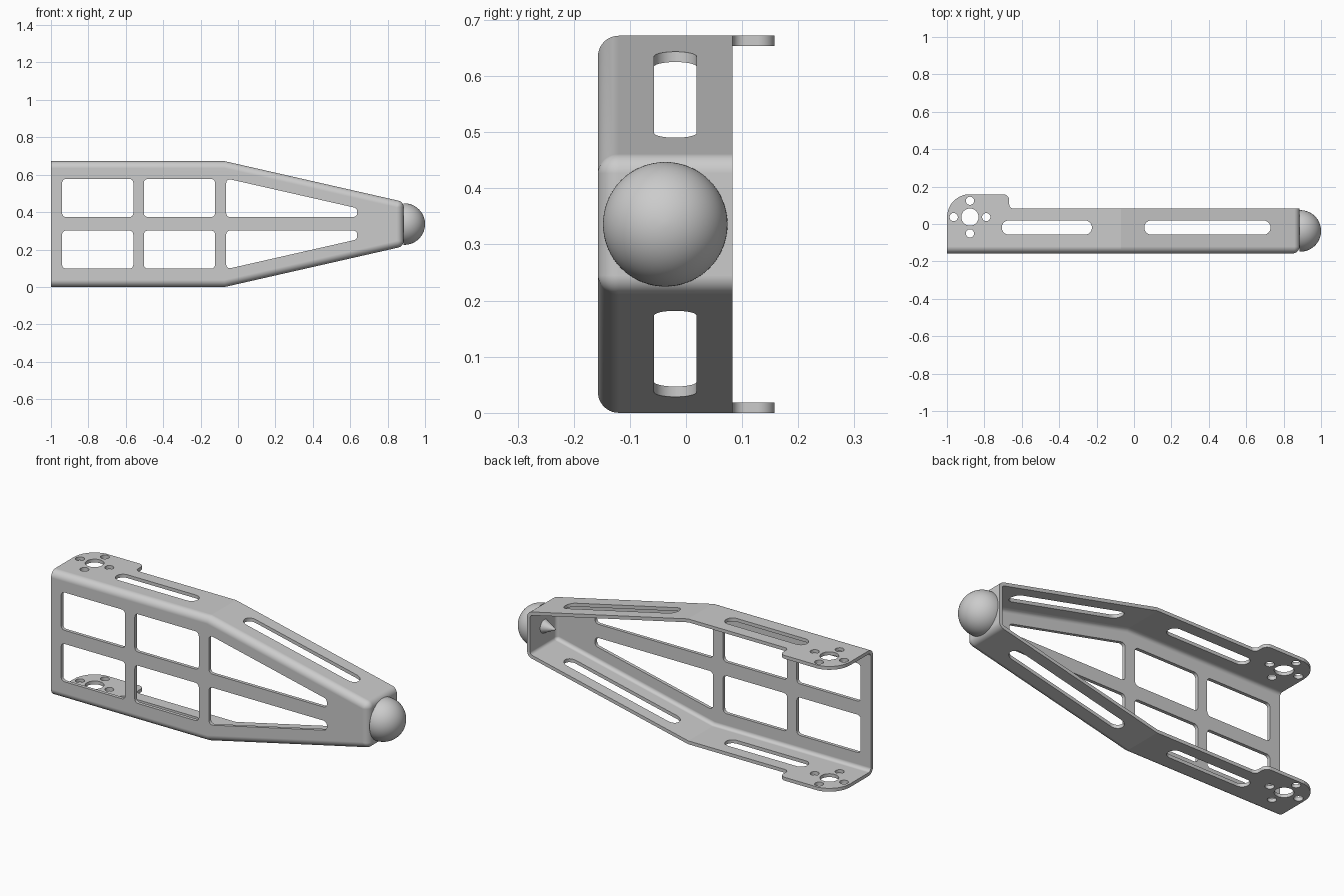
import bpy, bmesh
from math import sin, cos, tan, pi, radians
from mathutils import Vector, Matrix

old = bpy.data.objects.get("Cube")
if old:
    bpy.data.objects.remove(old, do_unlink=True)

metal = bpy.data.materials.new("light_grey_metal")
metal.use_nodes = True
metal.diffuse_color = (0.6, 0.6, 0.6, 1)
metal.node_tree.nodes["Principled BSDF"].inputs["Base Color"].default_value = (0.6, 0.6, 0.6, 1)

HEIGHT, MID = 0.672, 0.336
FRONT, BACK = -0.157, 0.083
THICK, BEND = 0.018, 0.037
SLOPE = 0.227
HUB = Vector((-0.877, 0.037))


def finish(name, bm):
    bmesh.ops.recalc_face_normals(bm, faces=bm.faces[:])
    mesh = bpy.data.meshes.new(name)
    bm.to_mesh(mesh)
    bm.free()
    mesh.materials.append(metal)
    ob = bpy.data.objects.new(name, mesh)
    bpy.context.collection.objects.link(ob)
    return ob


def fillet(pts, radii, n=10, closed=True):
    """Round the corners of a 2D path."""
    pts = [Vector(p) for p in pts]
    out = []
    for i, (p, r) in enumerate(zip(pts, radii)):
        if r == 0 or (not closed and i in (0, len(pts) - 1)):
            out.append(p)
            continue
        a = (pts[i - 1] - p).normalized()
        b = (pts[(i + 1) % len(pts)] - p).normalized()
        half = a.angle(b) / 2
        c = p + (a + b).normalized() * (r / sin(half))
        v, w = p + a * (r / tan(half)) - c, p + b * (r / tan(half)) - c
        sweep = pi - 2 * half
        for k in range(n + 1):
            s = sweep * k / n
            out.append(c + (v * sin(sweep - s) + w * sin(s)) / sin(sweep))
    return out


def prism(name, pts, axis, lo, hi):
    bm = bmesh.new()
    rings = [[bm.verts.new((p[0], h, p[1]) if axis == "y" else (p[0], p[1], h)) for p in pts]
             for h in (lo, hi)]
    for ring in rings:
        bm.faces.new(ring)
    for i in range(len(pts)):
        j = (i + 1) % len(pts)
        bm.faces.new((rings[0][i], rings[0][j], rings[1][j], rings[1][i]))
    return finish(name, bm)


def box(x0, x1, y0, y1):
    return [(x0, y0), (x1, y0), (x1, y1), (x0, y1)]


def circle(c, r, n=40):
    return [(c[0] + r * cos(2 * pi * k / n), c[1] + r * sin(2 * pi * k / n)) for k in range(n)]


def offset(path, d):
    """Shift an open path to its left by d with mitred corners."""
    path = [Vector(p) for p in path]
    normals = [Vector((-(b - a).y, (b - a).x)).normalized() for a, b in zip(path, path[1:])]
    out = []
    for i, p in enumerate(path):
        n1, n2 = normals[max(i - 1, 0)], normals[min(i, len(normals) - 1)]
        out.append(p + (n1 + n2) * (d / (1 + n1.dot(n2))))
    return out


# Folded sheet shell: one outline swept along the bend profile
outline = [(-1, 0), (-0.07, 0), (0.885, 0.217), (0.885, HEIGHT - 0.217), (-0.07, HEIGHT), (-1, HEIGHT)]
STEPS = 10
arc = [pi / 2 * k / STEPS for k in range(STEPS + 1)]


def bend(r):
    return [(BEND - r * cos(a), FRONT + BEND - r * sin(a)) for a in arc]


outer = [(0, BACK)] + bend(BEND)
inner = bend(BEND - THICK)[::-1] + [(THICK, BACK)]
bm = bmesh.new()
loops = []
for d, y in outer + inner:
    r = max(0.035 - d, 0.003)
    path = fillet(offset(outline, d), [0, 0, r, r, 0, 0], 8, closed=False)
    loops.append([bm.verts.new((p.x, y, p.y)) for p in path])
N = len(outer)
for i in range(len(loops)):
    if i == N - 1:
        continue
    A, B = loops[i], loops[(i + 1) % len(loops)]
    for k in range(len(A) - 1):
        bm.faces.new((A[k], A[k + 1], B[k + 1], B[k]))
bm.faces.new(loops[N - 1])
bm.faces.new(loops[N])
bm.faces.new([l[0] for l in loops[:N]] + [l[-1] for l in loops[:N][::-1]]
             + [l[-1] for l in loops[N:][::-1]] + [l[0] for l in loops[N:]])
shell = finish("folded_bracket", bm)

# Mounting tabs behind the side flanges
tab_shape = fillet([(-1, BACK), (-0.64, BACK), (-0.667, BACK), (-0.667, 0.158), (-1, 0.158)],
                   [0, 0, 0, 0.03, 0])
del tab_shape[1]
fillet_shape = [(-0.667, BACK), (-0.645, BACK)] + [
    (-0.645 - 0.022 * sin(a), BACK + 0.022 - 0.022 * cos(a)) for a in arc[1:]]
tabs = []
for side, z in (("lower", 0), ("upper", HEIGHT - THICK)):
    tabs.append(prism(side + "_mounting_tab", tab_shape, "z", z, z + THICK))
    prism(side + "_tab_fillet", fillet_shape, "z", z, z + THICK)

# Window cutters in the front plate, mirrored about mid height
face_cuts, flange_cuts, tab_cuts = [], [], []
windows = [box(x, x + 0.38, 0.374, 0.577) for x in (-0.94, -0.503)]
windows.append([(-0.063, 0.374), (0.637, 0.374), (0.637, 0.58 - 0.7 * SLOPE), (-0.063, 0.58)])
for w in windows:
    for flip in (False, True):
        pts = [(x, 2 * MID - z + 0.003) if flip else (x, z) for x, z in w]
        face_cuts.append(prism("window_cutter", fillet(pts, [0.02] * 4), "y", -0.3, -0.1))

# Slot cutters through both flanges
for x0, x1 in ((-0.707, -0.225), (0.055, 0.73)):
    flange_cuts.append(prism("slot_cutter", fillet(box(x0, x1, -0.057, 0.019), [0.0379] * 4), "z", -0.1, 0.8))

# Hub hole, four screw holes and the rounded outer corner
tab_cuts.append(prism("hub_cutter", circle(HUB, 0.046), "z", -0.1, 0.8))
for k in range(4):
    c = HUB + Vector((cos(k * pi / 2), sin(k * pi / 2))) * 0.087
    tab_cuts.append(prism("screw_cutter", circle(c, 0.022), "z", -0.1, 0.8))
corner = [HUB + Vector((-cos(a), sin(a))) * 0.1225 for a in arc]
corner += [(HUB.x, 0.3), (-1.1, 0.3), (-1.1, HUB.y)]
tab_cuts.append(prism("corner_cutter", corner, "z", -0.1, 0.8))


def cut(ob, cutters):
    bpy.context.view_layer.objects.active = ob
    for c in cutters:
        c.hide_render = True
        m = ob.modifiers.new("cut", "BOOLEAN")
        m.operation, m.solver, m.object = "DIFFERENCE", "EXACT", c
        bpy.ops.object.modifier_apply(modifier=m.name)


cut(shell, face_cuts + flange_cuts + tab_cuts)
for t in tabs:
    cut(t, tab_cuts)
for c in face_cuts + flange_cuts + tab_cuts:
    bpy.data.objects.remove(c, do_unlink=True)

# Domed foot on the narrow end
bm = bmesh.new()
bmesh.ops.create_uvsphere(bm, u_segments=64, v_segments=48, radius=0.111,
                          matrix=Matrix.Translation((0.889, -0.037, MID)) @ Matrix.Rotation(pi / 2, 4, "Y"))
bmesh.ops.bisect_plane(bm, geom=bm.verts[:] + bm.edges[:] + bm.faces[:],
                       plane_co=(0.884, 0, 0), plane_no=(1, 0, 0), clear_inner=True)
bmesh.ops.holes_fill(bm, edges=[e for e in bm.edges if e.is_boundary])
finish("domed_foot", bm)

# Pointed fastener tip inside the narrow end
bm = bmesh.new()
bmesh.ops.create_cone(bm, cap_ends=True, segments=40, radius1=0.036, radius2=0.002, depth=0.07,
                      matrix=Matrix.Translation((0.833, -0.037, MID)) @ Matrix.Rotation(-pi / 2, 4, "Y"))
finish("fastener_tip", bm)

# Smooth bends and keep folds and cut edges crisp
for ob in bpy.context.collection.objects:
    if ob.type != "MESH" or metal.name not in ob.data.materials:
        continue
    bpy.ops.object.select_all(action="DESELECT")
    ob.select_set(True)
    bpy.context.view_layer.objects.active = ob
    bpy.ops.object.shade_smooth_by_angle(angle=radians(11))
    m = ob.modifiers.new("flat_weighting", "WEIGHTED_NORMAL")
    m.keep_sharp = True
